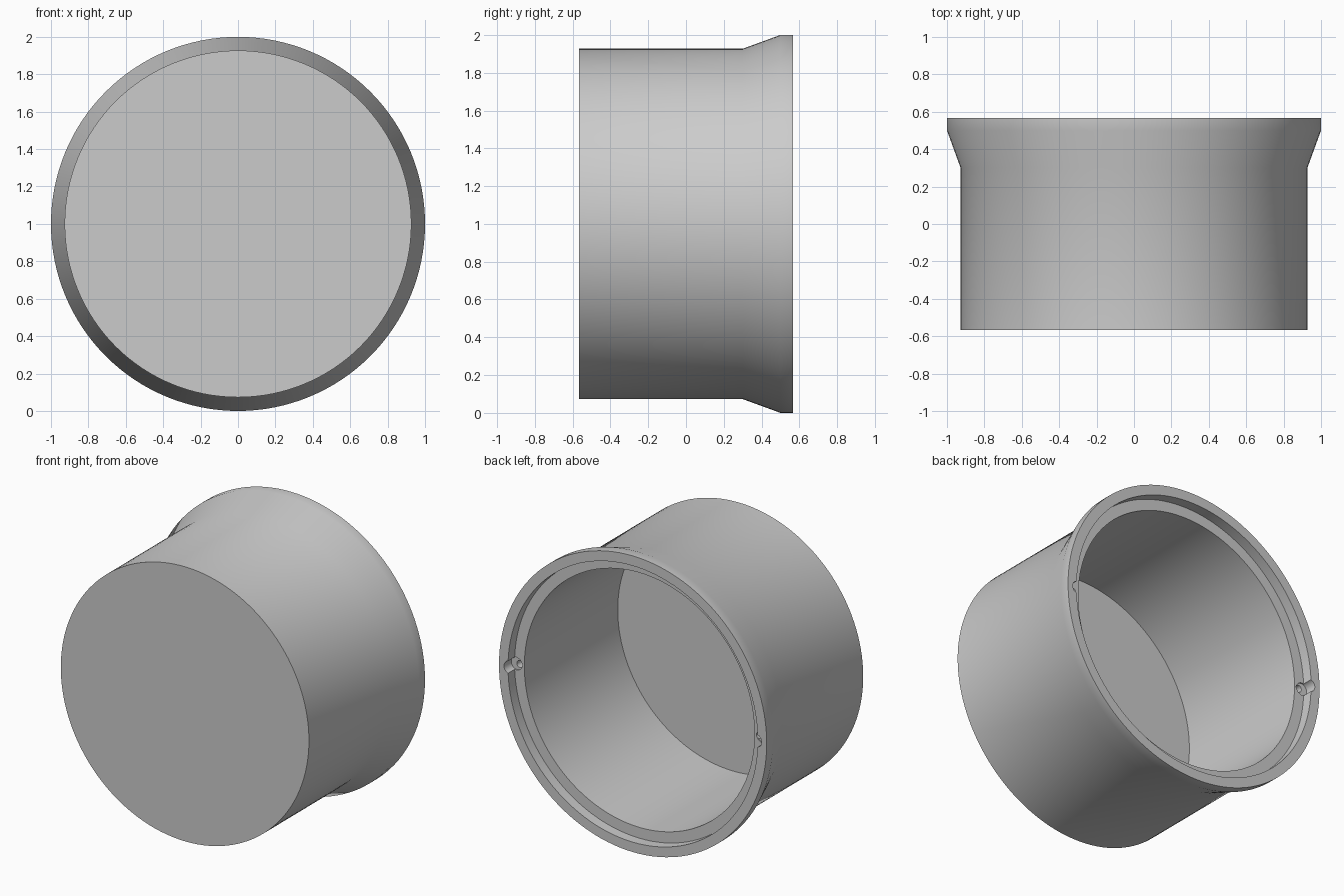
import bpy, bmesh, math
from mathutils import Matrix, Vector

cube = bpy.data.objects.get("Cube")
if cube:
    bpy.data.objects.remove(cube, do_unlink=True)

HALF = 0.567          # half of the depth along y
LEDGE = HALF - 0.07   # depth of the stepped seat inside the rim
CENTRE = Vector((0, 0, 1))

grey = bpy.data.materials.new("plain_grey")
grey.use_nodes = True
colour = (0.6, 0.6, 0.6, 1)
grey.diffuse_color = colour
grey.node_tree.nodes["Principled BSDF"].inputs["Base Color"].default_value = colour


def add_object(name, bm):
    mesh = bpy.data.meshes.new(name)
    bmesh.ops.recalc_face_normals(bm, faces=bm.faces)
    bm.to_mesh(mesh)
    bm.free()
    obj = bpy.data.objects.new(name, mesh)
    bpy.context.collection.objects.link(obj)
    mesh.materials.append(grey)
    return obj


def lathe(name, profile, steps):
    """Turn (radius, y) points about the y axis."""
    bm = bmesh.new()
    verts = [bm.verts.new((r, y, 0)) for r, y in profile]
    edges = [bm.edges.new(pair) for pair in zip(verts, verts[1:])]
    bmesh.ops.spin(bm, geom=verts + edges, cent=(0, 0, 0), axis=(0, 1, 0),
                   angle=math.tau, steps=steps)
    bmesh.ops.remove_doubles(bm, verts=bm.verts, dist=1e-4)
    bmesh.ops.translate(bm, verts=bm.verts, vec=CENTRE)
    return add_object(name, bm)


def drill(target, x, radius, y0, y1):
    """Cut a round hole along y at the middle height."""
    bm = bmesh.new()
    place = Matrix.Translation((x, (y0 + y1) / 2, 1)) @ Matrix.Rotation(math.pi / 2, 4, "X")
    bmesh.ops.create_cone(bm, cap_ends=True, segments=24, radius1=radius,
                          radius2=radius, depth=y1 - y0, matrix=place)
    cutter = add_object("hole_cutter", bm)
    cutter.hide_render = True
    mod = target.modifiers.new("hole", "BOOLEAN")
    mod.operation = "DIFFERENCE"
    mod.solver = "EXACT"
    mod.object = cutter
    bpy.ops.object.modifier_apply(modifier=mod.name)
    bpy.data.objects.remove(cutter, do_unlink=True)


# Cup: closed front, straight wall, flared rim, stepped seat, bore and floor
cup = lathe("flared_cup", [
    (0, -HALF), (0.927, -HALF), (0.927, 0.3), (1, 0.5), (1, HALF),
    (0.933, HALF), (0.933, LEDGE), (0.86, LEDGE), (0.86, -0.5), (0, -0.5),
], 128)

bpy.ops.object.select_all(action="DESELECT")
cup.select_set(True)
bpy.context.view_layer.objects.active = cup

# Rim notch and screw hole on each side
for side in (-1, 1):
    drill(cup, side * 0.92, 0.043, LEDGE - 0.008, HALF + 0.1)
    drill(cup, side * 0.897, 0.024, -0.08, HALF + 0.1)

bpy.ops.object.shade_smooth_by_angle(angle=math.radians(30))
